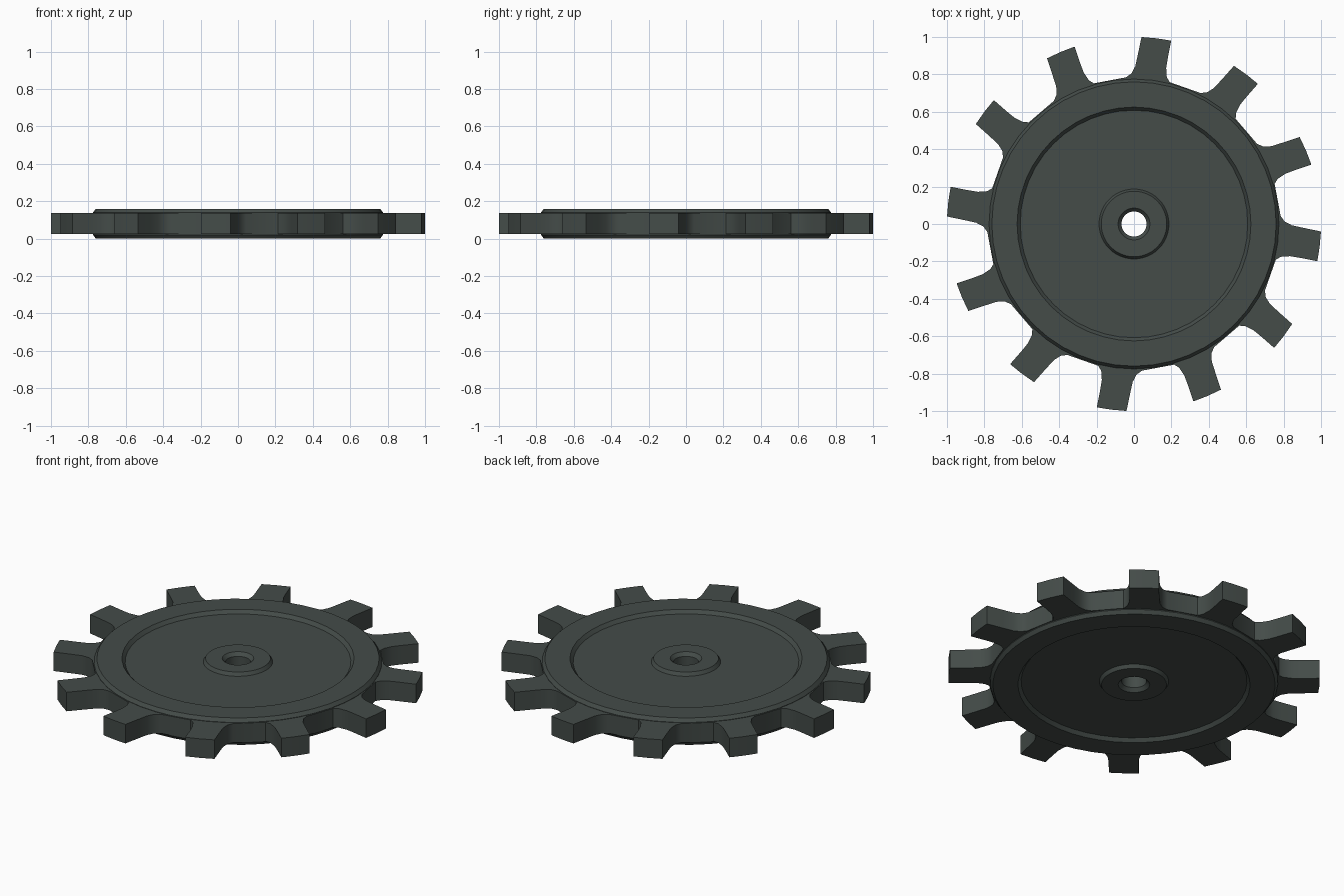
import bpy, bmesh, math

if "Cube" in bpy.data.objects:
    bpy.data.objects.remove(bpy.data.objects["Cube"])

metal = bpy.data.materials.new("dark grey green")
metal.diffuse_color = (0.058, 0.072, 0.066, 1)
metal.use_nodes = True
metal.node_tree.nodes["Principled BSDF"].inputs["Base Color"].default_value = metal.diffuse_color


def finish(name, bm):
    bmesh.ops.recalc_face_normals(bm, faces=bm.faces)
    me = bpy.data.meshes.new(name)
    bm.to_mesh(me)
    bm.free()
    ob = bpy.data.objects.new(name, me)
    bpy.context.collection.objects.link(ob)
    me.materials.append(metal)
    bpy.ops.object.select_all(action='DESELECT')
    ob.select_set(True)
    bpy.context.view_layer.objects.active = ob
    bpy.ops.object.shade_smooth_by_angle(angle=math.radians(28))
    return ob


def bridge(bm, loops):
    # closed tube of quads through rings of vertices, last joined to first
    for a, b in zip(loops, loops[1:] + loops[:1]):
        n = len(a)
        for i in range(n):
            j = (i + 1) % n
            bm.faces.new((a[i], a[j], b[j], b[i]))


# wheel disc: lathed profile, mirrored about mid height
T = 0.16
upper = [(0.775, 0.14), (0.76, T), (0.625, T), (0.608, T - 0.02),
         (0.187, T - 0.02), (0.175, T), (0.085, T), (0.067, T - 0.02)]
profile = upper + [(r, T - z) for r, z in reversed(upper)]
SEG = 48
bm = bmesh.new()
bridge(bm, [[bm.verts.new((r * math.cos(2 * math.pi * i / SEG),
                           r * math.sin(2 * math.pi * i / SEG), z))
             for i in range(SEG)] for r, z in profile])
finish("wheel_disc", bm)

# toothed ring: one tooth outline (sideways, outward) repeated 12 times
tooth = [(0.096, 0.776), (0.078, 0.802), (0.069, 0.85), (0.071, 0.90), (0.078, 0.997),
         (0.0, 1.0), (-0.082, 0.997), (-0.090, 0.90), (-0.096, 0.838),
         (-0.112, 0.797), (-0.138, 0.773)]
outline = []
for k in range(12):
    a = math.radians(83 + 30 * k)
    c, s = math.cos(a), math.sin(a)
    outline += [(r * c + t * s, r * s - t * c) for t, r in tooth]
inner = [(x * 0.72 / math.hypot(x, y), y * 0.72 / math.hypot(x, y)) for x, y in outline]
bm = bmesh.new()
bridge(bm, [[bm.verts.new((x, y, z)) for x, y in pts]
            for pts, z in ((outline, 0.025), (outline, 0.138), (inner, 0.138), (inner, 0.025))])
finish("toothed_ring", bm)
